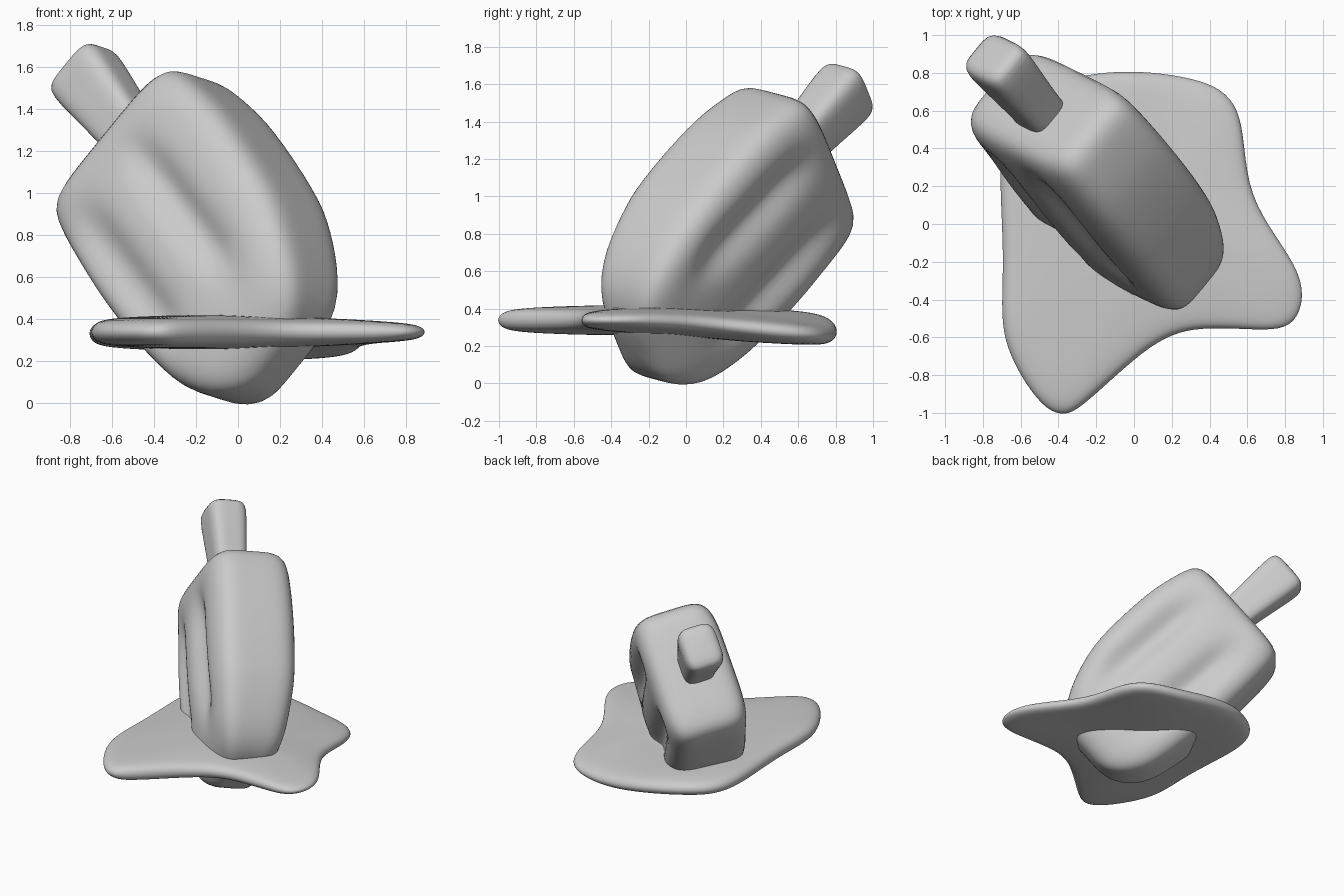
import bpy, bmesh, math
from mathutils import Vector

if "Cube" in bpy.data.objects:
    bpy.data.objects.remove(bpy.data.objects["Cube"])

clay = bpy.data.materials.new("plain_grey")
clay.use_nodes = True
grey = (0.6, 0.6, 0.6, 1)
clay.diffuse_color = grey
clay.node_tree.nodes["Principled BSDF"].inputs["Base Color"].default_value = grey

# Leaning frame of the ice bar: length, thickness and width axes
LENGTH = Vector((-0.50, 0.58, 0.64)).normalized()
THICK = Vector((0.627, 0.764, -0.203))
THICK = (THICK - LENGTH * THICK.dot(LENGTH)).normalized()
WIDTH = LENGTH.cross(THICK)


def loft(name, rings, levels=1):
    """Skin a list of equal rings, cap both ends and smooth the result."""
    bm = bmesh.new()
    loops = [[bm.verts.new(p) for p in ring] for ring in rings]
    count = len(loops[0])
    for low, high in zip(loops, loops[1:]):
        for i in range(count):
            j = (i + 1) % count
            bm.faces.new((low[i], low[j], high[j], high[i]))
    bm.faces.new(loops[0][::-1])
    bm.faces.new(loops[-1])
    bmesh.ops.recalc_face_normals(bm, faces=bm.faces)
    mesh = bpy.data.meshes.new(name)
    bm.to_mesh(mesh)
    bm.free()
    obj = bpy.data.objects.new(name, mesh)
    bpy.context.collection.objects.link(obj)
    mesh.materials.append(clay)
    for face in mesh.polygons:
        face.use_smooth = True
    sub = obj.modifiers.new("soften", 'SUBSURF')
    sub.levels = sub.render_levels = levels


def bar_ring(a, low, high, t, half_t, power, groove=0.0, count=64):
    """Rounded rectangle across the bar, with two dents in each wide face."""
    ring = []
    mid, half_w = (low + high) / 2, (high - low) / 2
    for i in range(count):
        ang = 2 * math.pi * i / count
        c, s = math.cos(ang), math.sin(ang)
        r = (abs(c) ** power + abs(s) ** power) ** (-1 / power)
        w, dt = mid + c * r * half_w, s * r * half_t
        centres = (-0.65, -0.2) if dt > 0 else (-0.54, -0.11)
        dent = sum(math.exp(-((w - k) / 0.095) ** 2) for k in centres)
        if abs(s) > abs(c) * 0.9:
            dt -= math.copysign(groove * dent, dt)
        ring.append(LENGTH * a + WIDTH * w + THICK * (t + dt))
    return ring


# Ice bar: position along the length, width limits, thickness centre and half, groove
body = [
    (-0.155, -0.42, -0.25, -0.12, 0.07, 0), (-0.14, -0.55, -0.15, -0.12, 0.13, 0),
    (-0.085, -0.67, -0.06, -0.12, 0.19, 0), (0.0, -0.755, 0.015, -0.12, 0.235, 0),
    (0.12, -0.825, 0.07, -0.12, 0.27, 0), (0.25, -0.88, 0.09, -0.115, 0.29, 0.02),
    (0.36, -0.915, 0.1, -0.11, 0.305, 0.06), (0.46, -0.94, 0.105, -0.11, 0.315, 0.075),
    (0.65, -0.96, 0.11, -0.105, 0.32, 0.08), (0.85, -0.97, 0.105, -0.10, 0.32, 0.08),
    (1.02, -0.97, 0.09, -0.095, 0.315, 0.07), (1.14, -0.955, 0.08, -0.09, 0.31, 0.03),
    (1.25, -0.935, 0.065, -0.085, 0.305, 0), (1.34, -0.915, 0.045, -0.085, 0.29, 0),
    (1.395, -0.87, 0.0, -0.085, 0.25, 0), (1.415, -0.80, -0.08, -0.09, 0.17, 0),
    (1.42, -0.65, -0.27, -0.10, 0.08, 0),
]
loft("ice_bar", [bar_ring(a, lo, hi, t, ht, 5, g) for a, lo, hi, t, ht, g in body])

# Stick, slightly flared toward its free end
stick = [(1.2, 0.125, 0.11), (1.42, 0.13, 0.115), (1.6, 0.145, 0.125),
         (1.82, 0.167, 0.142), (1.89, 0.163, 0.137), (1.92, 0.14, 0.11),
         (1.93, 0.065, 0.05)]
loft("stick", [bar_ring(a, -0.463 - hw, -0.463 + hw, -0.117, ht, 4.5, 0, 32)
               for a, hw, ht in stick])

# Melted puddle: smooth outline, rounded rim, sagging at the back left corner
outline = [
    (-0.03, 0.80), (0.2, 0.78), (0.42, 0.73), (0.53, 0.63), (0.57, 0.48),
    (0.59, 0.2), (0.69, 0.0), (0.85, -0.22), (0.89, -0.38), (0.84, -0.52),
    (0.73, -0.555), (0.55, -0.545), (0.35, -0.54), (0.2, -0.57), (0.05, -0.66),
    (-0.15, -0.84), (-0.3, -0.975), (-0.38, -1.0), (-0.48, -0.95),
    (-0.6, -0.78), (-0.68, -0.6), (-0.69, -0.42), (-0.68, -0.2), (-0.69, 0.05),
    (-0.70, 0.3), (-0.68, 0.48), (-0.6, 0.62), (-0.42, 0.73), (-0.25, 0.78),
]


def puddle_ring(scale, lift):
    ring = []
    for x, y in outline:
        px, py = x * scale, y * scale
        sag = 0.09 * max(0, py + 0.1) / 0.9 * min(1, max(0.2, (px + 0.5) / 0.7))
        thin = 1 - 0.35 * max(0, px) / 0.9
        ring.append(Vector((px, py, 0.338 - sag + lift * thin)))
    return ring


half = [(0.15, 0.082), (0.5, 0.08), (0.8, 0.07), (0.94, 0.058), (1.0, 0.038)]
profile = [(s, -h) for s, h in half] + [(1.024, 0)] + half[::-1]
loft("melted_puddle", [puddle_ring(s, h) for s, h in profile], 2)
